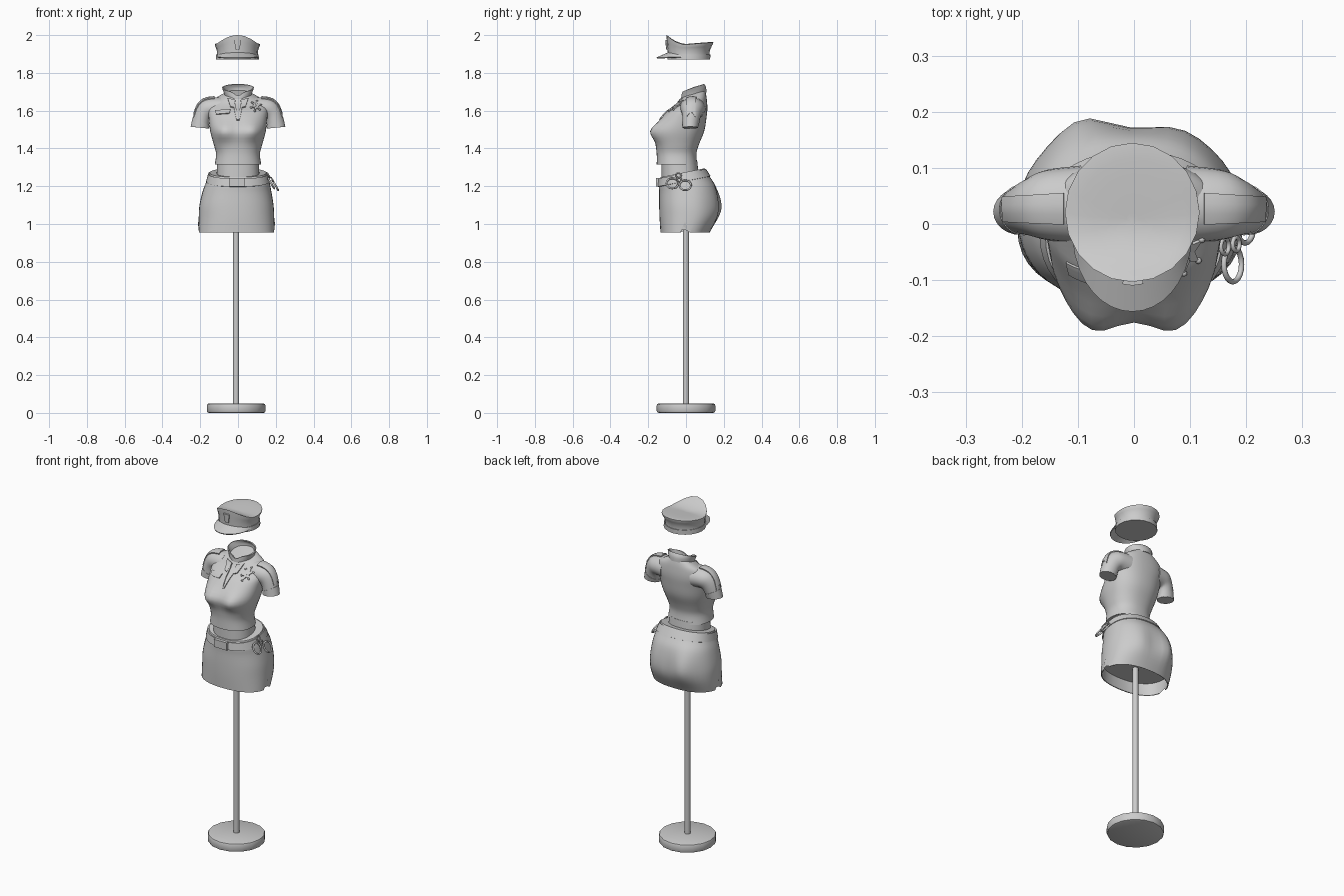
import bpy, bmesh, math
from mathutils import Vector
from mathutils.bvhtree import BVHTree

if "Cube" in bpy.data.objects:
    bpy.data.objects.remove(bpy.data.objects["Cube"])

GREY = (0.6, 0.6, 0.6, 1)
mat = bpy.data.materials.new("plain_grey")
mat.use_nodes = True
mat.diffuse_color = GREY
mat.node_tree.nodes["Principled BSDF"].inputs["Base Color"].default_value = GREY


def finish(ob, name, angle=40):
    """Name, colour, apply modifiers and shade one part."""
    ob.name = ob.data.name = name
    ob.data.materials.clear()
    ob.data.materials.append(mat)
    bpy.ops.object.select_all(action='DESELECT')
    ob.select_set(True)
    bpy.context.view_layer.objects.active = ob
    for m in list(ob.modifiers):
        bpy.ops.object.modifier_apply(modifier=m.name)
    bpy.ops.object.shade_smooth_by_angle(angle=math.radians(angle))
    return ob


def from_bmesh(bm, name, thick=0, offset=-1, angle=40):
    bmesh.ops.recalc_face_normals(bm, faces=bm.faces)
    tree = BVHTree.FromBMesh(bm)
    me = bpy.data.meshes.new(name)
    bm.to_mesh(me)
    bm.free()
    ob = bpy.data.objects.new(name, me)
    bpy.context.collection.objects.link(ob)
    if thick:
        m = ob.modifiers.new("shell", 'SOLIDIFY')
        m.thickness, m.offset = thick, offset
    finish(ob, name, angle)
    return tree


def skin(name, rings, bottom=True, top=True, **kw):
    """Bridge closed rings of points into a surface."""
    bm = bmesh.new()
    vs = [[bm.verts.new(p) for p in r] for r in rings]
    n = len(vs[0])
    for a, b in zip(vs, vs[1:]):
        for k in range(n):
            j = (k + 1) % n
            bm.faces.new((a[k], a[j], b[j], b[k]))
    if bottom:
        bm.faces.new(vs[0])
    if top:
        bm.faces.new(vs[-1])
    return from_bmesh(bm, name, **kw)


def smooth_rows(rows, steps):
    """Catmull-Rom interpolation between profile rows."""
    rows = [Vector(r) for r in rows]
    out = []
    for i in range(len(rows) - 1):
        p1, p2 = rows[i], rows[i + 1]
        p0, p3 = rows[max(i - 1, 0)], rows[min(i + 2, len(rows) - 1)]
        for s in range(steps):
            t = s / steps
            out.append(p1 + (p2 - p0) * (t / 2) + (p0 * 2 - p1 * 5 + p2 * 4 - p3) * (t * t / 2)
                       + (p1 * 3 - p0 - p2 * 3 + p3) * (t ** 3 / 2))
    return out + [rows[-1]]


def loft(name, rows, warp=None, steps=4, n=40, power=2.3, **kw):
    """Rows are (z, centre x, half width, front y, back y)."""
    def sp(v):
        return math.copysign(abs(v) ** (2 / power), v)
    rings = []
    for z, cx, hw, yf, yb in smooth_rows(rows, steps):
        ring = []
        for k in range(n):
            a = math.tau * k / n
            p = Vector((cx + hw * sp(math.cos(a)), (yf + yb) / 2 + (yb - yf) / 2 * sp(round(math.sin(a), 6)), z))
            ring.append(warp(p) if warp else p)
        rings.append(ring)
    return skin(name, rings, **kw)


def patch(name, tree, quad, axis=Vector((0, 1, 0)), nu=6, nv=6, lift=0.002, thick=0.008):
    """Thin plate laid on a surface; quad corners are projected along axis."""
    a, b, c, d = [Vector(q) for q in quad]
    bm = bmesh.new()
    grid = []
    for i in range(nu + 1):
        row = []
        for j in range(nv + 1):
            u, v = i / nu, j / nv
            p = a.lerp(b, u).lerp(d.lerp(c, u), v)
            hit = tree.ray_cast(p - axis, axis)
            if hit[0] is None:
                hit = tree.find_nearest(p)
            row.append(bm.verts.new(hit[0] - axis * lift))
        grid.append(row)
    for i in range(nu):
        for j in range(nv):
            bm.faces.new((grid[i][j], grid[i + 1][j], grid[i + 1][j + 1], grid[i][j + 1]))
    return from_bmesh(bm, name, thick=thick, offset=0, angle=30)


def front(*pts):
    return [(x, -0.1, z) for x, z in pts]


def bump(p, cx, cz, rx, rz):
    return math.exp(-((p.x - cx) / rx) ** 2 - ((p.z - cz) / rz) ** 2)


# Stand: round foot and pole
bpy.ops.mesh.primitive_cylinder_add(vertices=16, radius=0.155, depth=0.05, location=(-0.01, 0, 0.025))
foot = bpy.context.object
bev = foot.modifiers.new("round", 'BEVEL')
bev.width, bev.segments = 0.01, 2
finish(foot, "stand_foot", 30)
bpy.ops.mesh.primitive_cylinder_add(vertices=16, radius=0.016, depth=1.1, location=(-0.01, 0, 0.59))
finish(bpy.context.object, "stand_pole")


# Skirt with side slits and a closed underside
def skirt_shape(p):
    if p.y > 0:
        p.y += 0.03 * bump(p, -0.095, 1.1, 0.06, 0.08) + 0.014 * bump(p, 0.085, 1.1, 0.06, 0.08)
    if p.z < 0.96 and abs(p.y + 0.005) < 0.006:
        p.z = 1.01
    p.z += 0.2 * p.y * min(max((p.z - 1.1) / 0.15, 0), 1)
    return p


loft("skirt", [(0.955, -0.008, 0.2, -0.135, 0.125), (1.03, -0.008, 0.2, -0.14, 0.162),
               (1.1, -0.008, 0.196, -0.142, 0.167), (1.18, -0.005, 0.18, -0.142, 0.155),
               (1.23, 0, 0.165, -0.143, 0.125), (1.275, 0, 0.15, -0.135, 0.098)],
     skirt_shape, bottom=False, thick=0.005)
loft("skirt_underside", [(1.025, -0.008, 0.193, -0.133, 0.153), (1.03, -0.008, 0.193, -0.133, 0.153)], steps=1)


# Belt, buckle and midriff
def belt_tilt(p):
    p.z += 0.2 * p.y
    return p


loft("belt", [(1.228, 0, 0.169, -0.152, 0.13), (1.27, 0, 0.158, -0.146, 0.106)],
     belt_tilt, steps=2, bottom=False, top=False, thick=0.008)
bpy.ops.mesh.primitive_cube_add(size=1, location=(-0.005, -0.15, 1.22))
buckle = bpy.context.object
buckle.scale = (0.085, 0.018, 0.045)
finish(buckle, "belt_buckle")
loft("midriff", [(1.22, 0, 0.115, -0.13, 0.07), (1.33, 0, 0.11, -0.13, 0.06)], steps=2)


# Shirt body
def shirt_shape(p):
    if p.y < 0:
        p.y -= 0.036 * (bump(p, 0.078, 1.492, 0.055, 0.05) + bump(p, -0.078, 1.492, 0.055, 0.05))
    p.z += 0.3 * (p.y - 0.04) * min(max((p.z - 1.6) / 0.09, 0), 1)
    return p


shirt = loft("shirt", [(1.315, 0, 0.123, -0.155, 0.06), (1.37, 0, 0.116, -0.155, 0.055),
                       (1.42, 0, 0.128, -0.16, 0.068), (1.49, 0, 0.147, -0.166, 0.096),
                       (1.56, 0, 0.155, -0.13, 0.108), (1.61, 0, 0.158, -0.085, 0.113),
                       (1.65, 0, 0.14, -0.045, 0.11), (1.675, 0, 0.1, -0.028, 0.105),
                       (1.69, 0, 0.068, -0.02, 0.1)], shirt_shape)


# Collar
def collar_tilt(p):
    p.z += 0.35 * (p.y - 0.04) - 0.02 * bump(p, 0, p.z, 0.025, 1) * (p.y < 0)
    return p


loft("collar", [(1.672, 0, 0.068, -0.024, 0.108), (1.70, 0, 0.076, -0.026, 0.106),
                (1.722, 0, 0.085, -0.024, 0.096)],
     collar_tilt, bottom=False, top=False, power=2, thick=0.006)

for side, word in ((1, "left"), (-1, "right")):
    # Sleeve: rings given by an inner point, an outer point, centre y and half depth
    rings = []
    rows = [(0.1, 1.55, 0.09, 1.672, 0.034, 0.07), (0.14, 1.555, 0.175, 1.662, 0.034, 0.062),
            (0.15, 1.54, 0.222, 1.617, 0.03, 0.05), (0.155, 1.505, 0.249, 1.515, 0.022, 0.04)]
    for x0, z0, x1, z1, cy, hy in smooth_rows(rows, 4):
        ring = []
        for k in range(24):
            c, s = math.cos(math.tau * k / 24), math.sin(math.tau * k / 24)
            t = (1 + c) / 2
            ring.append(Vector((side * (x0 + (x1 - x0) * t), cy + hy * s, z0 + (z1 - z0) * t)))
        rings.append(ring)
    sleeve = skin(word + "_sleeve", rings)
    cuff = [[q + (q - sum(r, Vector()) / 24) * 0.04 for q in r] for r in rings[-3:]]
    skin(word + "_cuff", cuff, bottom=False, top=False, thick=0.004)
    # Shoulder strap, lapel and front placket
    strap = [(side * x, y, 1.7) for x, y in ((0.125, 0.0), (0.232, 0.005), (0.232, 0.048), (0.125, 0.055))]
    patch(word + "_shoulder_strap", sleeve, strap, Vector((0, 0, -1)), nu=8, nv=3, lift=0.003)
    patch(word + "_lapel", shirt, front((side * 0.014, 1.655), (side * 0.055, 1.665),
                                        (side * 0.04, 1.62), (side * 0.02, 1.615)), lift=0.004)
    patch(word + "_placket", shirt, front((side * 0.016, 1.65), (side * 0.03, 1.65),
                                          (side * 0.008, 1.55), (0, 1.55)), nu=2, nv=8)

# Chest pocket flap
patch("pocket_flap", shirt, front((-0.12, 1.60), (-0.04, 1.605), (-0.045, 1.585), (-0.115, 1.58)))

# Star badge with round tips
bx, bz = 0.095, 1.625
for k in range(6):
    a = math.tau * k / 6 + 0.3
    pts = [(bx, bz)] + [(bx + r * math.cos(a + d), bz + r * math.sin(a + d))
                        for r, d in ((0.013, -0.52), (0.027, 0), (0.013, 0.52))]
    patch("badge_arm", shirt, front(*pts), nu=2, nv=2, lift=0.004)
    tip = shirt.ray_cast(Vector((pts[2][0], -1, pts[2][1])), Vector((0, 1, 0)))[0]
    if tip:
        bpy.ops.mesh.primitive_uv_sphere_add(segments=8, ring_count=6, radius=0.006,
                                             location=tip - Vector((0, 0.005, 0)))
        finish(bpy.context.object, "badge_tip", 60)

# Handcuffs hanging from the belt
for name, loc, r, tube in (("front_cuff_ring", (0.176, -0.072, 1.215), 0.031, 0.005),
                           ("rear_cuff_ring", (0.198, -0.004, 1.205), 0.03, 0.005),
                           ("cuff_chain_link", (0.182, -0.036, 1.235), 0.012, 0.004),
                           ("cuff_hanger", (0.162, -0.04, 1.258), 0.014, 0.004)):
    bpy.ops.mesh.primitive_torus_add(location=loc, rotation=(0, 1.04, 0), major_radius=r, minor_radius=tube,
                                     major_segments=20, minor_segments=8)
    finish(bpy.context.object, name, 60)


# Cap: crown rises at the front
def cap_shape(p):
    rise = min(max((p.z - 1.9) / 0.05, 0), 1)
    p.z += rise * (0.048 * max(-p.y / 0.1, 0) ** 2 + 0.012 * max(p.y / 0.14, 0))
    return p


cap = loft("cap", [(1.872, -0.003, 0.112, -0.095, 0.125), (1.915, -0.003, 0.108, -0.098, 0.126),
                   (1.945, -0.003, 0.12, -0.103, 0.144), (1.951, -0.003, 0.113, -0.099, 0.137),
                   (1.953, -0.003, 0.07, -0.065, 0.09), (1.953, -0.003, 0.01, 0.0, 0.02)],
           cap_shape, steps=2, n=20, power=2)
loft("cap_band", [(1.872, -0.003, 0.114, -0.098, 0.128), (1.898, -0.003, 0.112, -0.1, 0.129)],
     steps=1, n=20, power=2, bottom=False, top=False, thick=0.004)

# Cap visor
bm = bmesh.new()
arcs = []
for i in range(17):
    a = math.radians(-165 + 150 * i / 16)
    c, s = math.cos(a), math.sin(a)
    out = max(0, (-s - 0.25) / 0.75) ** 0.7
    arcs.append([bm.verts.new((-0.003 + (0.108 + 0.006 * t * out) * c, 0.01 + 0.105 * s - 0.06 * t * out,
                               1.887 + 0.018 * out - t * (0.004 + 0.022 * out))) for t in (0, 0.5, 1)])
for p, q in zip(arcs, arcs[1:]):
    for j in range(2):
        bm.faces.new((p[j], q[j], q[j + 1], p[j + 1]))
from_bmesh(bm, "cap_visor", thick=0.006, offset=0)

# Cap emblem
patch("cap_emblem", cap, front((-0.02, 1.975), (0.016, 1.975), (0.008, 1.925), (-0.012, 1.925)), lift=0.004)
